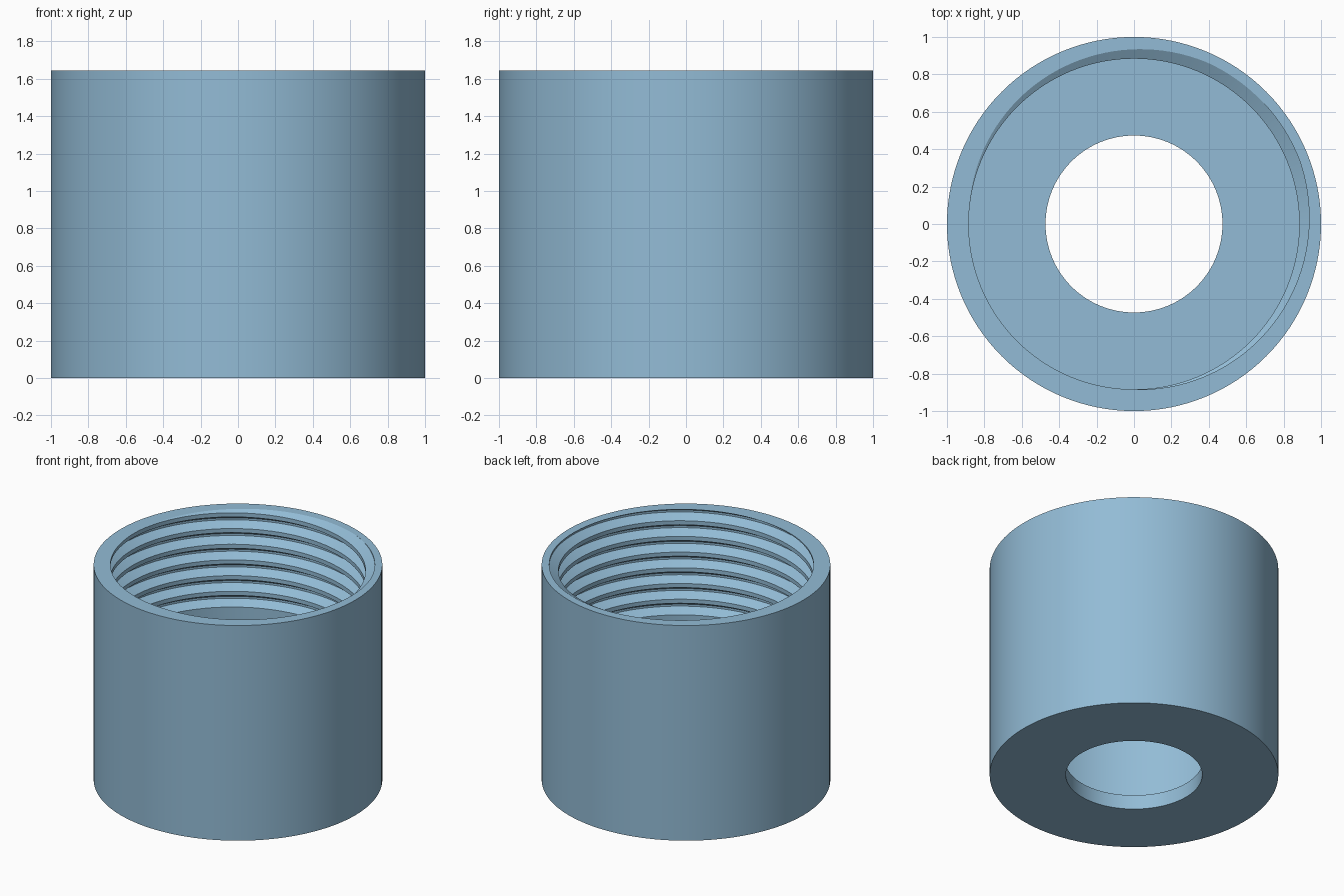
import bpy, bmesh, math

HEIGHT, BORE, ROOT, PITCH = 1.645, 0.884, 0.948, 0.12
STEPS = 128  # segments per turn

cube = bpy.data.objects.get("Cube")
if cube:
    bpy.data.objects.remove(cube, do_unlink=True)

# Single blue material
blue = bpy.data.materials.new("soft_blue")
blue.use_nodes = True
colour = (0.29, 0.50, 0.67, 1)
blue.diffuse_color = colour
blue.node_tree.nodes["Principled BSDF"].inputs["Base Color"].default_value = colour


def sweep(name, rings, closed):
    """Join equal rings of points into a solid, either looped or capped."""
    bm = bmesh.new()
    loops = [[bm.verts.new(p) for p in ring] for ring in rings]
    n = len(loops[0])
    pairs = list(zip(loops, loops[1:]))
    if closed:
        pairs.append((loops[-1], loops[0]))
    else:
        bm.faces.new(loops[0])
        bm.faces.new(loops[-1])
    for a, b in pairs:
        for i in range(n):
            j = (i + 1) % n
            bm.faces.new((a[i], a[j], b[j], b[i]))
    bmesh.ops.recalc_face_normals(bm, faces=bm.faces)
    mesh = bpy.data.meshes.new(name)
    bm.to_mesh(mesh)
    bm.free()
    mesh.materials.append(blue)
    obj = bpy.data.objects.new(name, mesh)
    bpy.context.collection.objects.link(obj)
    return obj


def ring(profile, angle, lift=0):
    return [(r * math.cos(angle), r * math.sin(angle), z + lift) for r, z in profile]


# Cup body: outer wall, open bore and a floor with a round hole
wall = [(0.473, 0), (1, 0), (1, HEIGHT), (BORE, HEIGHT), (BORE, 0.11), (0.473, 0.11)]
body = sweep("threaded_cap",
             [ring(wall, math.tau * i / STEPS) for i in range(STEPS)], True)

# Right-handed thread groove: 60 degree flanks with a flat root
slope = math.tan(math.radians(30))
inner = BORE - 0.014
root_half = PITCH / 16
inner_half = root_half + (ROOT - inner) * slope
groove = [(inner, -inner_half), (ROOT, -root_half), (ROOT, root_half), (inner, inner_half)]
top_half = root_half + (ROOT - BORE) * slope
turns = 6.9
rings = []
for i in range(int(turns * STEPS)):
    t = (i + 0.5) / STEPS
    lift = HEIGHT - top_half + PITCH * (t - 6)
    rings.append(ring(groove, math.tau * t - math.pi / 2, lift))
cutter = sweep("thread_cutter", rings, False)

# Cut the thread and keep its edges crisp
cut = body.modifiers.new("thread", 'BOOLEAN')
cut.operation, cut.solver, cut.object = 'DIFFERENCE', 'EXACT', cutter
bpy.ops.object.select_all(action='DESELECT')
body.select_set(True)
bpy.context.view_layer.objects.active = body
bpy.ops.object.modifier_apply(modifier=cut.name)
bpy.data.objects.remove(cutter, do_unlink=True)
bpy.ops.object.shade_smooth_by_angle(angle=math.radians(25))
